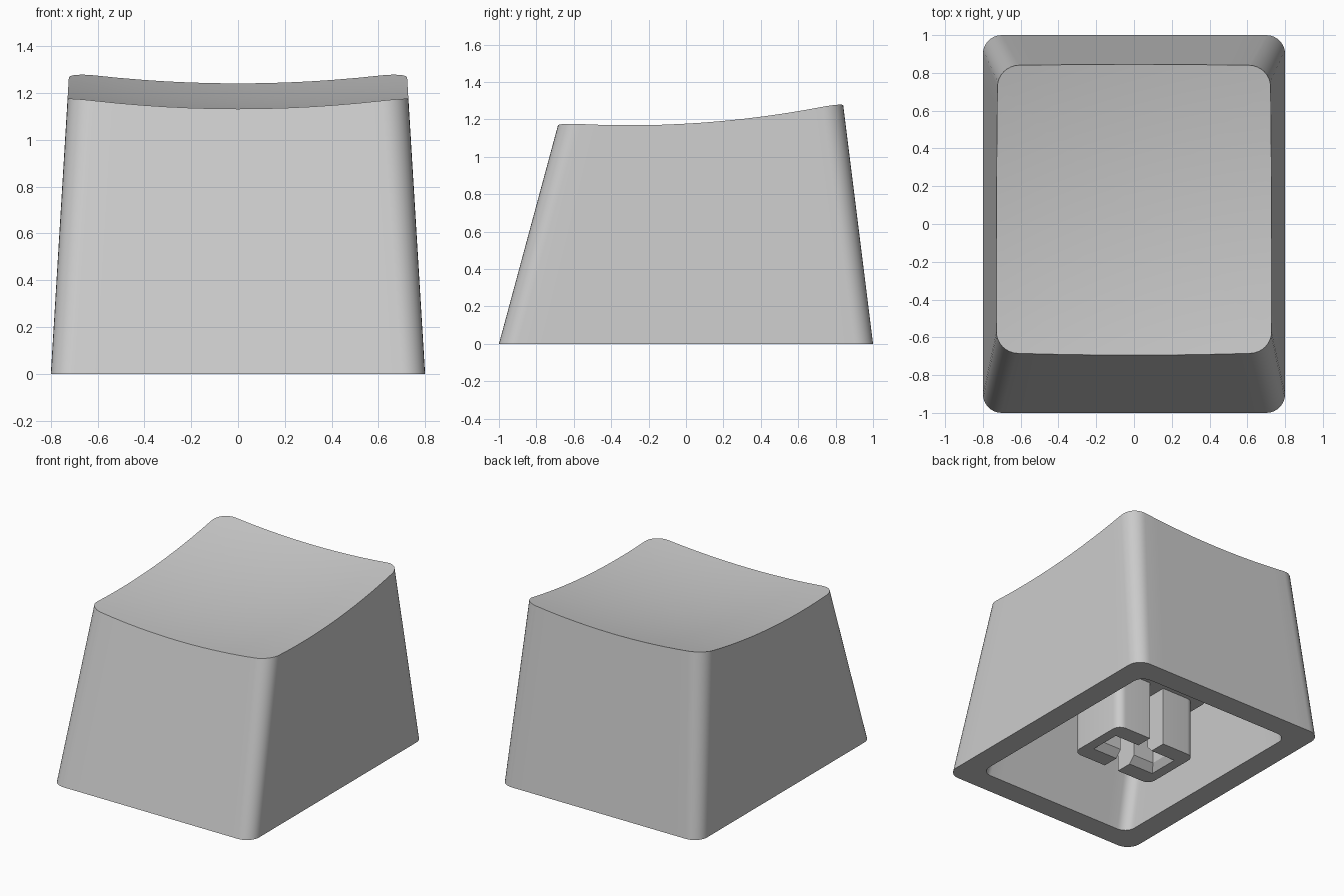
import bpy, bmesh, math
from mathutils import Vector

cube = bpy.data.objects.get("Cube")
if cube:
    bpy.data.objects.remove(cube)

grey = bpy.data.materials.new("light_grey_plastic")
grey.use_nodes = True
colour = (0.6, 0.6, 0.6, 1)
grey.diffuse_color = colour
grey.node_tree.nodes["Principled BSDF"].inputs["Base Color"].default_value = colour


def rounded_rect(x, y0, y1, r, z, side=12, seg=8):
    """Counter-clockwise rounded rectangle with subdivided straight sides."""
    arcs = []
    for cx, cy, start in ((x - r, y1 - r, 0), (r - x, y1 - r, 90),
                          (r - x, y0 + r, 180), (x - r, y0 + r, 270)):
        angles = [math.radians(start + 90 * i / seg) for i in range(seg + 1)]
        arcs.append([Vector((cx + r * math.cos(t), cy + r * math.sin(t), z)) for t in angles])
    points = []
    for i, arc in enumerate(arcs):
        nxt = arcs[(i + 1) % 4][0]
        points += arc + [arc[-1].lerp(nxt, k / side) for k in range(1, side)]
    return points


def loft(name, rings, angle=30):
    """Skin a list of equal rings and cap both ends."""
    bm = bmesh.new()
    loops = [[bm.verts.new(p) for p in ring] for ring in rings]
    n = len(loops[0])
    for a, b in zip(loops, loops[1:]):
        for i in range(n):
            j = (i + 1) % n
            bm.faces.new((a[i], a[j], b[j], b[i]))
    bm.faces.new(loops[0])
    bm.faces.new(loops[-1])
    bmesh.ops.recalc_face_normals(bm, faces=bm.faces)
    mesh = bpy.data.meshes.new(name)
    bm.to_mesh(mesh)
    bm.free()
    mesh.materials.append(grey)
    obj = bpy.data.objects.new(name, mesh)
    bpy.context.collection.objects.link(obj)
    bpy.ops.object.select_all(action='DESELECT')
    obj.select_set(True)
    bpy.context.view_layer.objects.active = obj
    bpy.ops.object.shade_smooth_by_angle(angle=math.radians(angle))
    return obj


def dish(x, y):
    """Height of the tilted, concave top."""
    return 1.127 + 0.0563 * y + 0.0937 * (x * x + y * y)


# Sloping walls: each column runs up its slope until it meets the dish
bottom = rounded_rect(0.8, -1, 1, 0.1, 0)
upper = rounded_rect(0.715, -0.622, 0.825, 0.115, 1.4)
rim = []
for low, high in zip(bottom, upper):
    p = high.copy()
    for _ in range(12):
        p = low.lerp(high, dish(p.x, p.y) / 1.4)
    rim.append(p)

# Dished top made of rings shrinking to the middle
top_rings = []
for k in range(1, 13):
    f = k / 12.5
    ring = []
    for p in rim:
        x, y = p.x * f, 0.08 + (p.y - 0.08) * f
        ring.append(Vector((x, y, dish(x, y))))
    top_rings.append(ring)

# Hollow inside
mouth = rounded_rect(0.635, -0.835, 0.835, 0.08, 0)
ceiling = rounded_rect(0.575, -0.58, 0.715, 0.08, 0.95)
loft("keycap_shell", top_rings + [rim, bottom, mouth, ceiling])

# Block joining the stem to the ceiling
loft("stem_base", [rounded_rect(0.40, -0.29, 0.29, 0.05, z, 1, 6) for z in (0.43, 0.97)])


# Two C-shaped stem halves around a cross slot with a chamfered mouth
def stem_profile(z, grow, side):
    a, b, r, w = 0.33, 0.236, 0.06, 0.058
    s, end = 0.07 + grow, 0.225 + grow * 0.7
    pts = [(w, -b)]
    for cy, start in ((r - b, -90), (b - r, 0)):
        for i in range(7):
            t = math.radians(start + 15 * i)
            pts.append((a - r + r * math.cos(t), cy + r * math.sin(t)))
    pts += [(w, b), (w, s), (end, s), (end, -s), (w, -s)]
    return [Vector((side * x, y, z)) for x, y in pts]


for name, side in (("left", 1), ("right", -1)):
    loft("stem_" + name, [stem_profile(0, 0.045, side), stem_profile(0.05, 0, side),
                          stem_profile(0.44, 0, side)])
